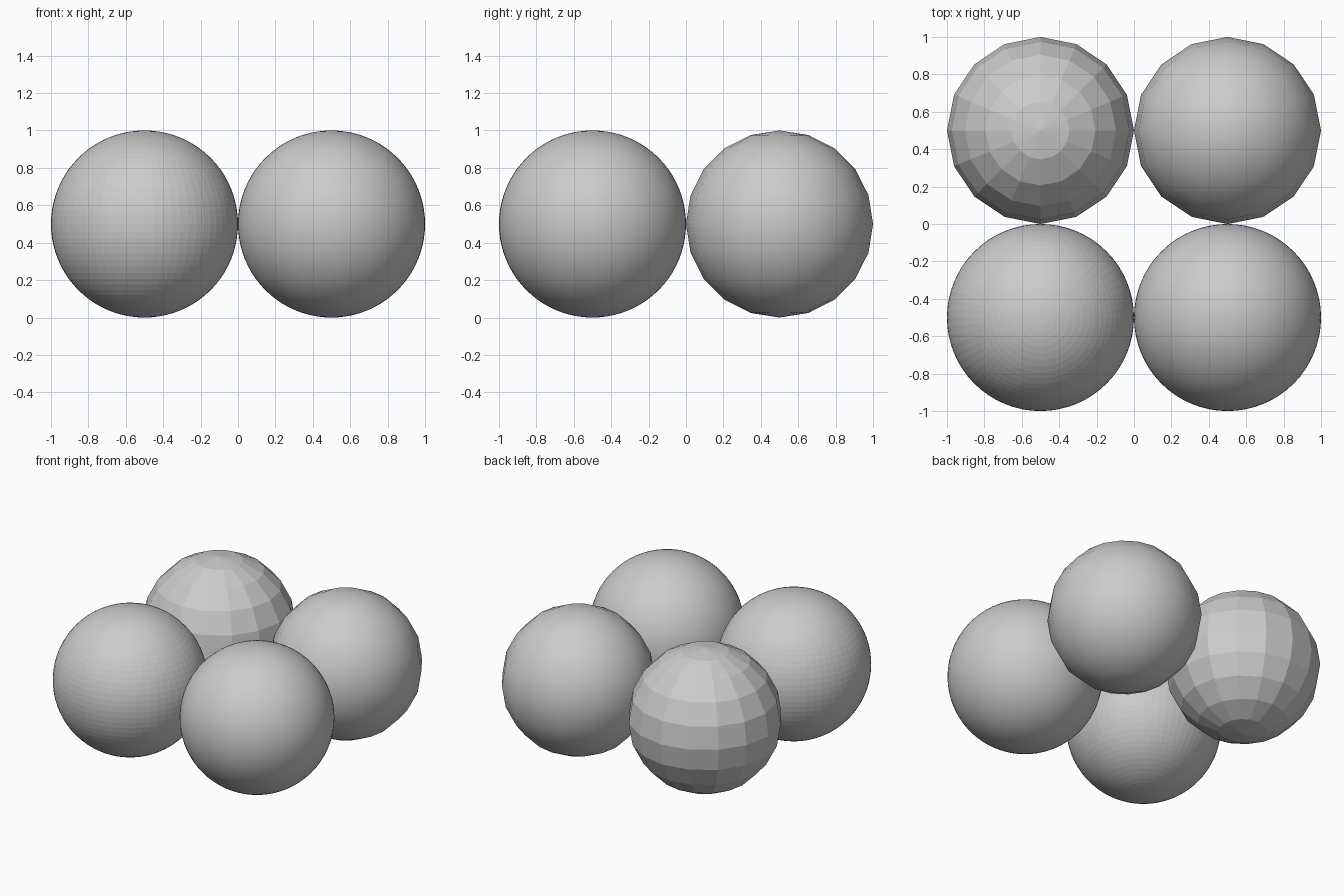
import bpy

if "Cube" in bpy.data.objects:
    bpy.data.objects.remove(bpy.data.objects["Cube"])

# One plain grey for the whole model
grey = bpy.data.materials.new("light_grey")
grey.diffuse_color = (0.6, 0.6, 0.6, 1.0)
grey.use_nodes = True
grey.node_tree.nodes["Principled BSDF"].inputs["Base Color"].default_value = grey.diffuse_color


def ball(name, x, y, segments, rings, smooth):
    """Unit-diameter ball resting on the ground."""
    bpy.ops.mesh.primitive_uv_sphere_add(
        segments=segments, ring_count=rings, radius=0.5, location=(x, y, 0.5))
    obj = bpy.context.object
    obj.name = name
    obj.data.materials.append(grey)
    for poly in obj.data.polygons:
        poly.use_smooth = smooth
    return obj


# Front pair: finely divided, back pair: coarse; left is faceted, right is smooth
for row, y, segments, rings in (("fine", -0.5, 64, 40), ("coarse", 0.5, 16, 10)):
    ball(row + "_faceted_ball", -0.5, y, segments, rings, False)
    ball(row + "_smooth_ball", 0.5, y, segments, rings, True)
